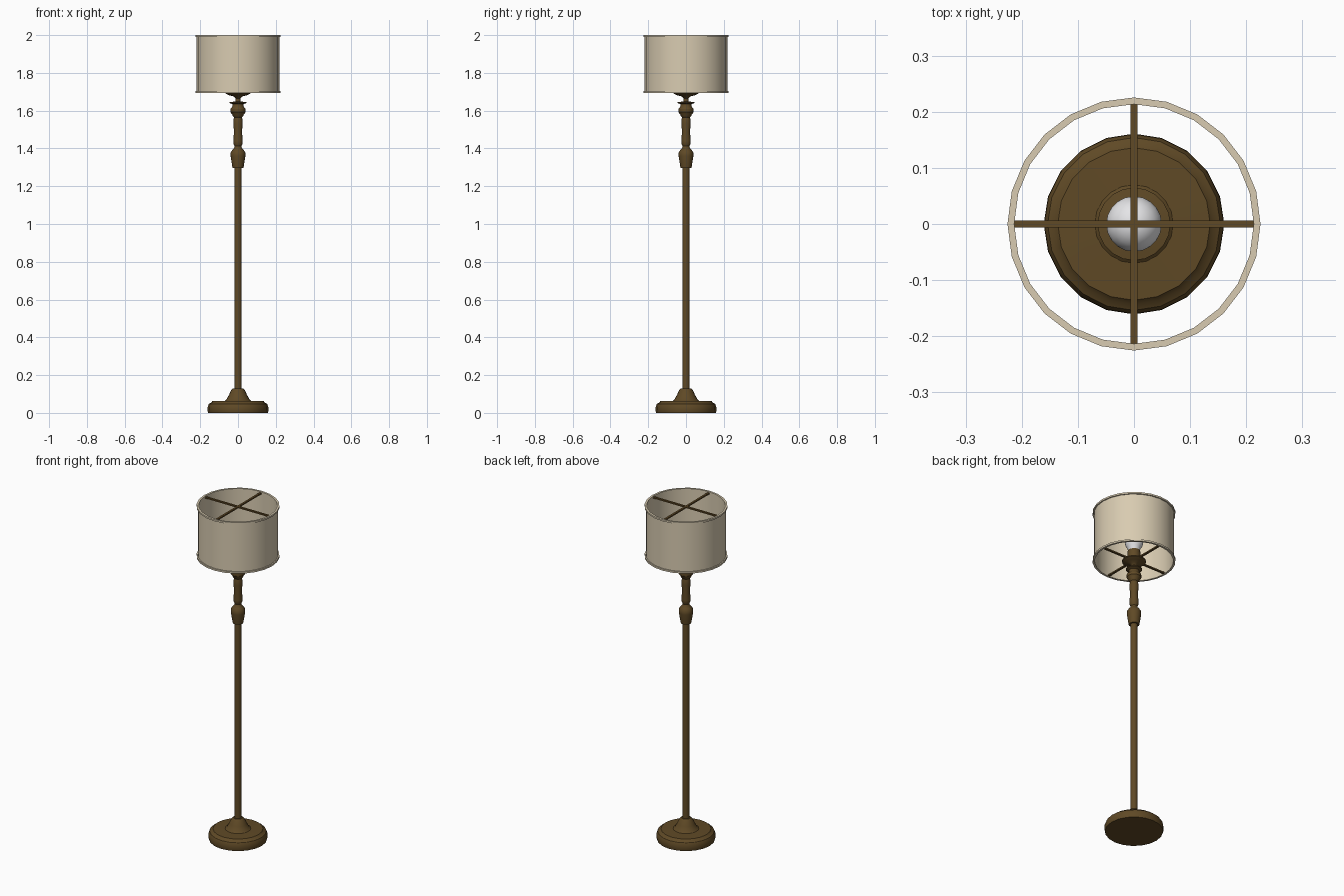
import bpy, bmesh, math

if "Cube" in bpy.data.objects:
    bpy.data.objects.remove(bpy.data.objects["Cube"])


def mat(name, rgb):
    m = bpy.data.materials.new(name)
    m.diffuse_color = (*rgb, 1)
    m.use_nodes = True
    m.node_tree.nodes["Principled BSDF"].inputs["Base Color"].default_value = m.diffuse_color
    return m


bronze = mat("dark bronze", (0.115, 0.067, 0.019))
linen = mat("linen", (0.69, 0.60, 0.44))
white = mat("bulb white", (0.9, 0.9, 0.92))


def lathe(name, profile, sides, material, ring=False, angle=35):
    """Spin (radius, z) points round the z axis; ring=True closes the profile."""
    bm = bmesh.new()
    rows = []
    for r, z in profile:
        if r < 1e-6:
            rows.append([bm.verts.new((0, 0, z))] * sides)
        else:
            rows.append([bm.verts.new((r * math.cos(2 * math.pi * i / sides),
                                       r * math.sin(2 * math.pi * i / sides), z))
                         for i in range(sides)])
    pairs = list(zip(rows, rows[1:]))
    if ring:
        pairs.append((rows[-1], rows[0]))
    for a, b in pairs:
        for i in range(sides):
            j = (i + 1) % sides
            quad = list(dict.fromkeys((a[i], a[j], b[j], b[i])))
            bm.faces.new(quad)
    bmesh.ops.recalc_face_normals(bm, faces=bm.faces)
    return finish(name, bm, material, angle)


def finish(name, bm, material, angle=None):
    me = bpy.data.meshes.new(name)
    bm.to_mesh(me)
    bm.free()
    me.materials.append(material)
    ob = bpy.data.objects.new(name, me)
    bpy.context.collection.objects.link(ob)
    if angle:
        bpy.ops.object.select_all(action='DESELECT')
        ob.select_set(True)
        bpy.context.view_layer.objects.active = ob
        bpy.ops.object.shade_smooth_by_angle(angle=math.radians(angle))
    return ob


# Foot: stepped disc with a flared neck
lathe("base", [(0, 0), (0.158, 0), (0.161, 0.012), (0.160, 0.035), (0.154, 0.048),
               (0.143, 0.054), (0.136, 0.062), (0.070, 0.064), (0.062, 0.070),
               (0.048, 0.095), (0.036, 0.120), (0.026, 0.130), (0, 0.130)], 20, bronze)

# Straight pole
lathe("pole", [(0, 0.12), (0.019, 0.12), (0.019, 1.31), (0, 1.31)], 20, bronze)

# Turned upper stem
lathe("turned_stem", [(0, 1.297), (0.029, 1.297), (0.032, 1.315), (0.039, 1.360),
                      (0.039, 1.378), (0.030, 1.392), (0.021, 1.402), (0.018, 1.412),
                      (0.024, 1.424), (0.025, 1.440), (0.021, 1.490), (0.025, 1.530),
                      (0.024, 1.550), (0.021, 1.565), (0.028, 1.572), (0.031, 1.580),
                      (0.040, 1.592), (0.040, 1.608), (0.030, 1.622), (0.028, 1.634),
                      (0.044, 1.640), (0.044, 1.646), (0.014, 1.648), (0.013, 1.670),
                      (0, 1.670)], 20, bronze)

# Dish and socket
lathe("socket", [(0, 1.665), (0.013, 1.665), (0.024, 1.676), (0.045, 1.681),
                 (0.065, 1.690), (0.065, 1.696), (0.036, 1.700), (0.034, 1.758),
                 (0, 1.758)], 20, bronze)

# Bulb: tapered neck into a sphere
cz, cr = 1.812, 0.050
bulb = [(0, 1.752), (0.028, 1.752)]
for k in range(9):
    a = math.radians(-40 + 130 * k / 8)
    bulb.append((cr * math.cos(a) if k < 8 else 0, cz + cr * math.sin(a)))
lathe("bulb", bulb, 20, white, angle=50)

# Drum shade with a raised rim at each end
lathe("shade", [(0.2145, 1.697), (0.2185, 1.697), (0.2185, 1.998), (0.2145, 1.998)],
      24, linen, ring=True)
for label, z in (("bottom", 1.694), ("top", 1.990)):
    lathe(label + "_rim", [(0.2135, z), (0.2255, z), (0.2255, z + 0.010), (0.2135, z + 0.010)],
          24, linen, ring=True)

# Crossed bars holding the shade
for label, z in (("bottom", 1.699), ("top", 1.990)):
    for axis, size in (("x", (0.432, 0.012, 0.008)), ("y", (0.012, 0.432, 0.008))):
        bm = bmesh.new()
        bmesh.ops.create_cube(bm, size=1)
        bmesh.ops.scale(bm, vec=size, verts=bm.verts)
        bmesh.ops.translate(bm, vec=(0, 0, z), verts=bm.verts)
        finish(f"{label}_bar_{axis}", bm, bronze)
